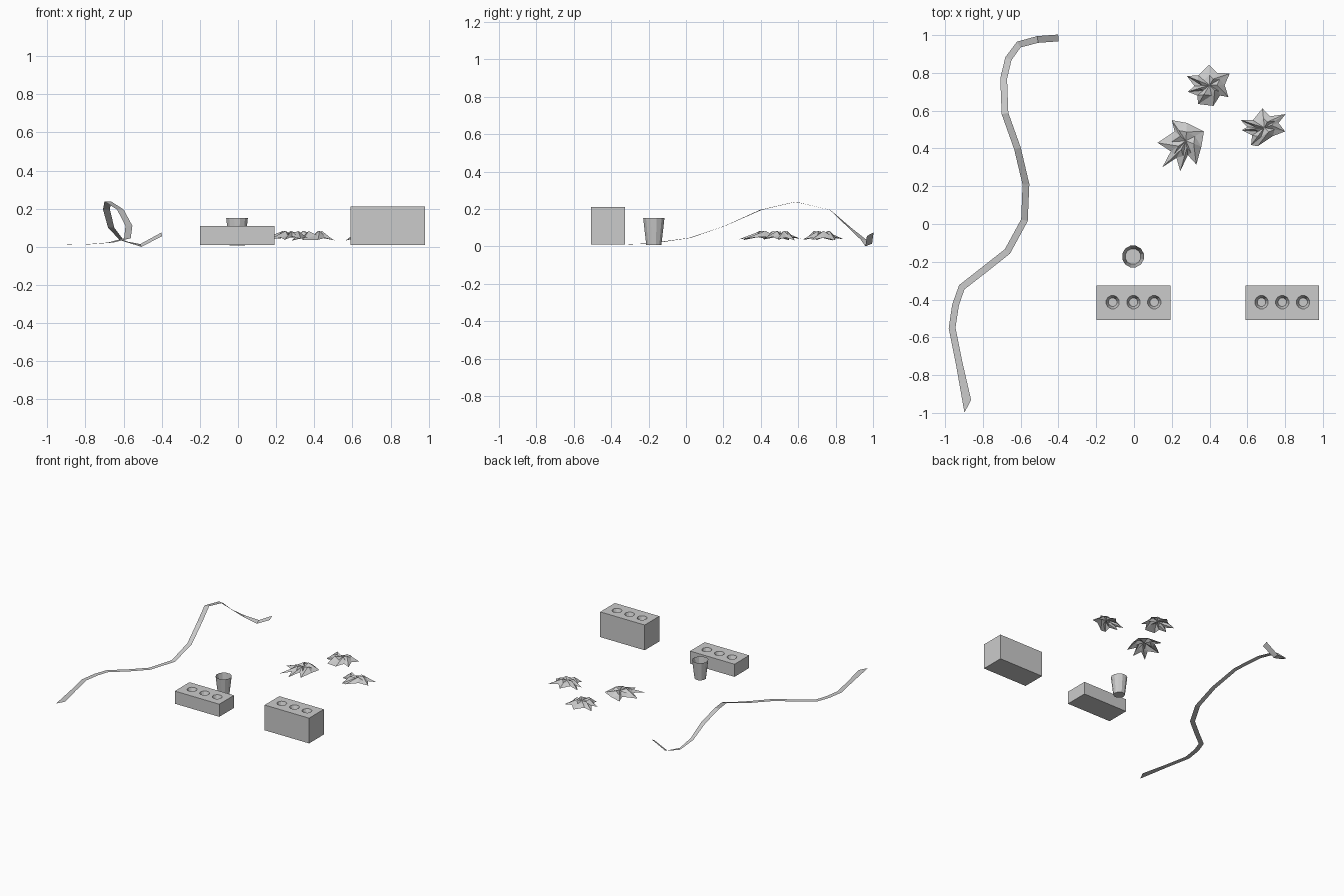
import bpy, math
from mathutils import Vector

if "Cube" in bpy.data.objects:
    bpy.data.objects.remove(bpy.data.objects["Cube"])


def make(name, verts, faces):
    me = bpy.data.meshes.new(name)
    me.from_pydata(verts, [], faces)
    me.validate()
    ob = bpy.data.objects.new(name, me)
    bpy.context.collection.objects.link(ob)
    return ob


def frustum(name, x, y, z0, z1, r0, r1, n=12, top=True):
    """Tapered cylinder, closed below and optionally open above."""
    v = []
    for r, z in ((r0, z0), (r1, z1)):
        for i in range(n):
            a = 2 * math.pi * (i + 0.5) / n
            v.append((x + r * math.cos(a), y + r * math.sin(a), z))
    f = [(i, (i + 1) % n, n + (i + 1) % n, n + i) for i in range(n)]
    f.append(tuple(reversed(range(n))))
    if top:
        f.append(tuple(range(n, 2 * n)))
    return make(name, v, f)


# Bricks with three tapered blind holes
def brick(name, cx, height):
    cy, hx, hy, z0 = -0.417, 0.195, 0.092, 0.01
    v = [(cx + sx * hx, cy + sy * hy, z) for z in (z0, height)
         for sx, sy in ((-1, -1), (1, -1), (1, 1), (-1, 1))]
    f = [(3, 2, 1, 0), (4, 5, 6, 7)] + [
        (i, (i + 1) % 4, 4 + (i + 1) % 4, 4 + i) for i in range(4)]
    ob = make(name, v, f)
    for i in (-1, 0, 1):
        # cutter radius is 0.036 at the brick surface
        cut = frustum(name + "_hole_cutter", cx + i * 0.11, cy + 0.003,
                      height - 0.035, height + 0.035, 0.023, 0.049)
        mod = ob.modifiers.new("hole", 'BOOLEAN')
        mod.operation = 'DIFFERENCE'
        mod.solver = 'EXACT'
        mod.object = cut
        cut.hide_render = True
        cut.hide_set(True)


brick("low_brick", -0.003, 0.11)
brick("tall_brick", 0.785, 0.21)

# Open cup behind the low brick
frustum("cup", -0.005, -0.172, 0.008, 0.152, 0.042, 0.059, top=False)

# Loose ribbon: centre line, widened horizontally with mitred corners
path = [(-0.88, -0.965, 0.01), (-0.925, -0.74, 0.01), (-0.963, -0.55, 0.01),
        (-0.945, -0.43, 0.01), (-0.912, -0.335, 0.01), (-0.79, -0.24, 0.013),
        (-0.67, -0.145, 0.022), (-0.58, 0.02, 0.045), (-0.572, 0.21, 0.11),
        (-0.617, 0.40, 0.195), (-0.683, 0.585, 0.238), (-0.69, 0.77, 0.195),
        (-0.665, 0.875, 0.10), (-0.61, 0.95, 0.035), (-0.51, 0.977, 0.007),
        (-0.40, 0.985, 0.065)]
pts = [Vector(p) for p in path]
verts = []
for i, p in enumerate(pts):
    d = (pts[min(i + 1, len(pts) - 1)] - pts[max(i - 1, 0)])
    side = Vector((-d.y, d.x, 0)).normalized() * 0.018
    skew = Vector((0, -0.03, 0)) if i == 0 else Vector()
    verts += [p + side + skew, p - side - skew]
# twist of the ribbon near its lifted end
verts[-2].z, verts[-1].z = 0.075, 0.055
verts[-4].z, verts[-3].z = 0.014, 0.0
make("ribbon", verts,
     [(2 * i, 2 * i + 1, 2 * i + 3, 2 * i + 2) for i in range(len(pts) - 1)])


# Crumpled leaves: pointed outline, folded middle ring, raised centre
def leaf(name, cx, cy, outline):
    n = len(outline)
    v = [(cx, cy, 0.066)]
    far = max(math.hypot(x - cx, y - cy) for x, y in outline)
    for i, (x, y) in enumerate(outline):
        v.append((cx + (x - cx) * 0.5, cy + (y - cy) * 0.5,
                  0.083 if i % 2 else 0.062))
    for x, y in outline:
        v.append((x, y, 0.068 - 0.036 * (math.hypot(x - cx, y - cy) / far)))
    f = []
    for i in range(n):
        a, b = 1 + i, 1 + (i + 1) % n
        f += [(0, b, a), (a, b, b + n), (a, b + n, a + n)]
    make(name, v, f)


leaf("leaf_left", 0.275, 0.44,
     [(0.20, 0.55), (0.28, 0.535), (0.37, 0.49), (0.357, 0.41), (0.33, 0.315),
      (0.285, 0.365), (0.245, 0.28), (0.225, 0.35), (0.15, 0.30),
      (0.195, 0.385), (0.125, 0.43), (0.215, 0.49)])
leaf("leaf_back", 0.40, 0.735,
     [(0.397, 0.843), (0.44, 0.80), (0.507, 0.797), (0.48, 0.735),
      (0.50, 0.672), (0.455, 0.68), (0.42, 0.625), (0.34, 0.635),
      (0.335, 0.68), (0.285, 0.70), (0.32, 0.73), (0.28, 0.783),
      (0.34, 0.787)])
leaf("leaf_right", 0.69, 0.51,
     [(0.68, 0.612), (0.72, 0.57), (0.803, 0.582), (0.765, 0.535),
      (0.80, 0.49), (0.735, 0.465), (0.655, 0.412), (0.62, 0.418),
      (0.625, 0.47), (0.57, 0.497), (0.60, 0.513), (0.565, 0.55),
      (0.63, 0.55)])
